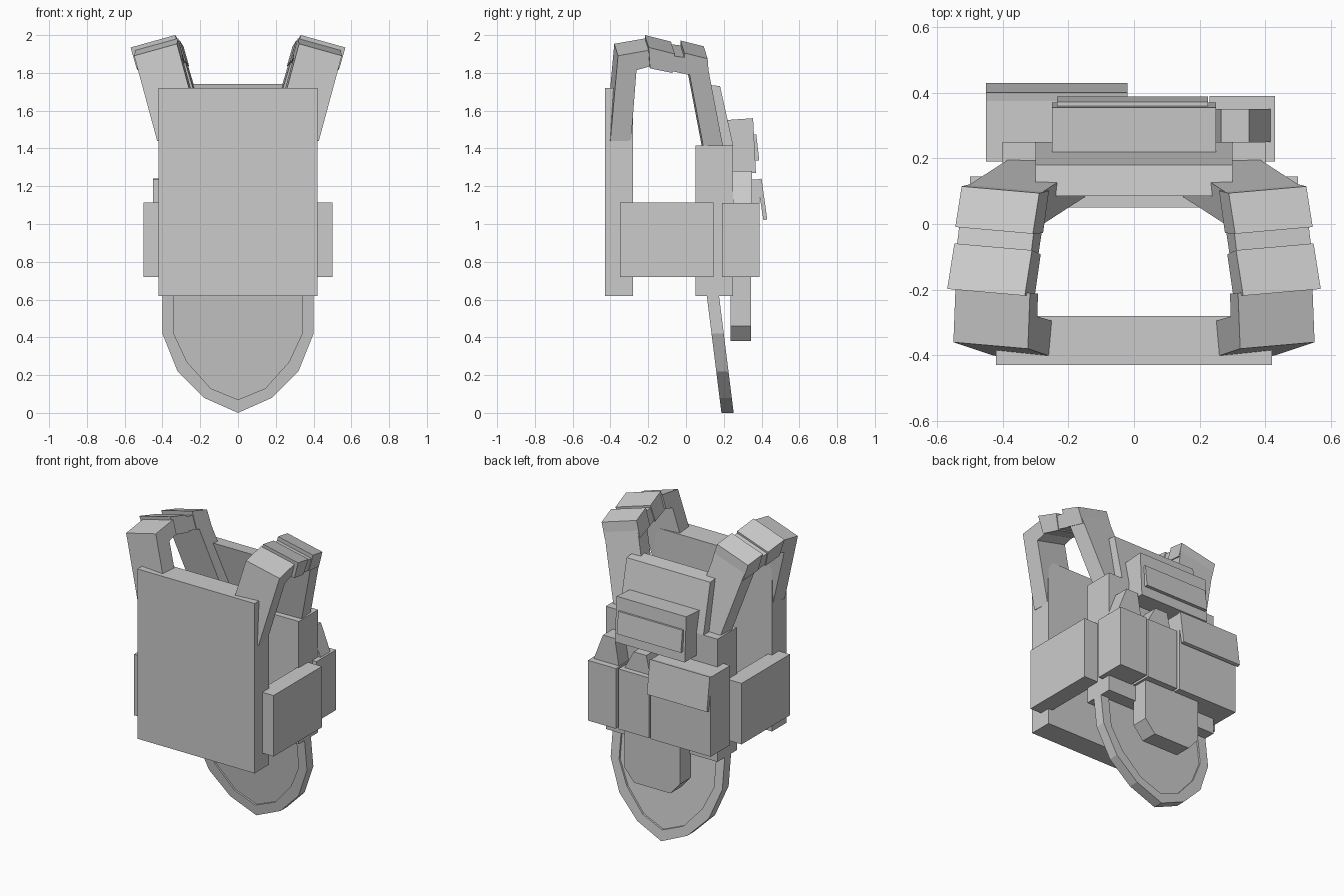
import bpy, bmesh
from math import radians
from mathutils import Matrix, Vector

if "Cube" in bpy.data.objects:
    bpy.data.objects.remove(bpy.data.objects["Cube"])


def prism(name, poly, lo, hi, axis='x', matrix=None):
    """Extrude a 2D profile: axis x takes (y, z) points, axis y takes (x, z) points."""
    bm = bmesh.new()
    n = len(poly)

    def place(p, t):
        v = Vector((t, p[0], p[1])) if axis == 'x' else Vector((p[0], t, p[1]))
        return bm.verts.new(matrix @ v if matrix else v)

    a = [place(p, lo) for p in poly]
    b = [place(p, hi) for p in poly]
    bm.faces.new(a)
    bm.faces.new(b[::-1])
    for i in range(n):
        j = (i + 1) % n
        bm.faces.new((a[j], a[i], b[i], b[j]))
    bmesh.ops.recalc_face_normals(bm, faces=bm.faces)
    mesh = bpy.data.meshes.new(name)
    bm.to_mesh(mesh)
    bm.free()
    ob = bpy.data.objects.new(name, mesh)
    bpy.context.collection.objects.link(ob)
    return ob


def box(name, x0, x1, y0, y1, z0, z1):
    return prism(name, [(y0, z0), (y1, z0), (y1, z1), (y0, z1)], x0, x1)


def mirror(ob):
    """Mirror an object across x = 0 with a modifier."""
    m = ob.modifiers.new("mirror", 'MIRROR')
    m.use_clip = False
    m.use_mirror_merge = False


# Main body panels
box("rear_panel", -.42, .42, -.43, -.28, .62, 1.72)
box("chest_panel", -.40, .40, .05, .25, .62, 1.415)
prism("upper_chest_panel",
      [(.155, 1.40), (.25, 1.415), (.18, 1.73), (.085, 1.74)], -.30, .30)
mirror(box("side_panel", .39, .50, -.35, .145, .72, 1.115))

# Shoulder straps: profiles in a rolled, slightly turned local frame
frame = (Matrix.Translation((.425, -.13, 1.9)) @ Matrix.Rotation(radians(5), 4, 'Z')
         @ Matrix.Rotation(radians(15.5), 4, 'Y'))
straps = [
    ("rear_strap", [(-.27, -.45), (-.16, -.45), (-.14, -.06), (-.07, -.04),
                    (-.07, .05), (-.24, .019)], .118, -.015),
    ("shoulder_pad_rear", [(-.08, .07), (.06, .034), (.05, -.07), (-.07, -.045)], .123, 0),
    ("shoulder_strap", [(.05, .022), (.13, .012), (.13, -.08), (.04, -.06)], .118, 0),
    ("shoulder_pad_front", [(.11, .04), (.235, .008), (.245, -.10), (.115, -.075)], .123, 0),
    ("front_strap", [(.135, -.05), (.24, -.05), (.34, -.53), (.235, -.53)], .118, 0),
]
for name, poly, half, off in straps:
    mirror(prism(name, poly, off - half, off + half, matrix=frame))

# Lower guard: tilted plate with a raised rim
tilt = Matrix(((1, 0, 0, 0), (0, 1, -.125, .0775), (0, 0, 1, 0), (0, 0, 0, 1)))
outer = [(.40, .625), (.40, .42), (.32, .22), (.18, .08), (0, 0)]
inner = [(.34, .625), (.34, .42), (.27, .27), (.145, .13), (0, .07)]


def full(half):
    return half + [(-x, z) for x, z in half[-2::-1]]


prism("lower_guard_rim", full(outer) + full(inner)[::-1], .11, .175, 'y', tilt)
prism("lower_guard_plate", full([(x * 1.03, z) for x, z in inner]), .122, .163, 'y', tilt)

# Lower pouch with chamfered bottom corners
prism("lower_pouch", [(-.20, .75), (-.20, .46), (-.13, .38), (.13, .38), (.20, .46), (.20, .75)],
      .235, .345, 'y')

# Row of belly pouches
box("large_pouch", -.45, -.02, .19, .39, .72, 1.235)
prism("large_pouch_flap", [(.375, 1.235), (.40, 1.24), (.43, 1.025), (.41, 1.02)], -.45, -.02)
box("middle_pouch", -.005, .215, .19, .385, .72, 1.11)
box("outer_pouch", .23, .43, .19, .39, .72, 1.11)
for name, x0, x1, top in (("middle_pouch_cap", .01, .20, 1.23), ("outer_pouch_cap", .235, .42, 1.28)):
    prism(name, [(x0, 1.1), (x1, 1.1), (x1 - .07, top), (x0 + .03, top)], .25, .35, 'y')

# Chest pouch with flap
prism("chest_pouch", [(.21, 1.55), (.355, 1.56), (.37, 1.27), (.23, 1.27)], -.25, .25)
prism("chest_pouch_flap", [(.355, 1.475), (.372, 1.475), (.388, 1.335), (.36, 1.335)], -.235, .225)
